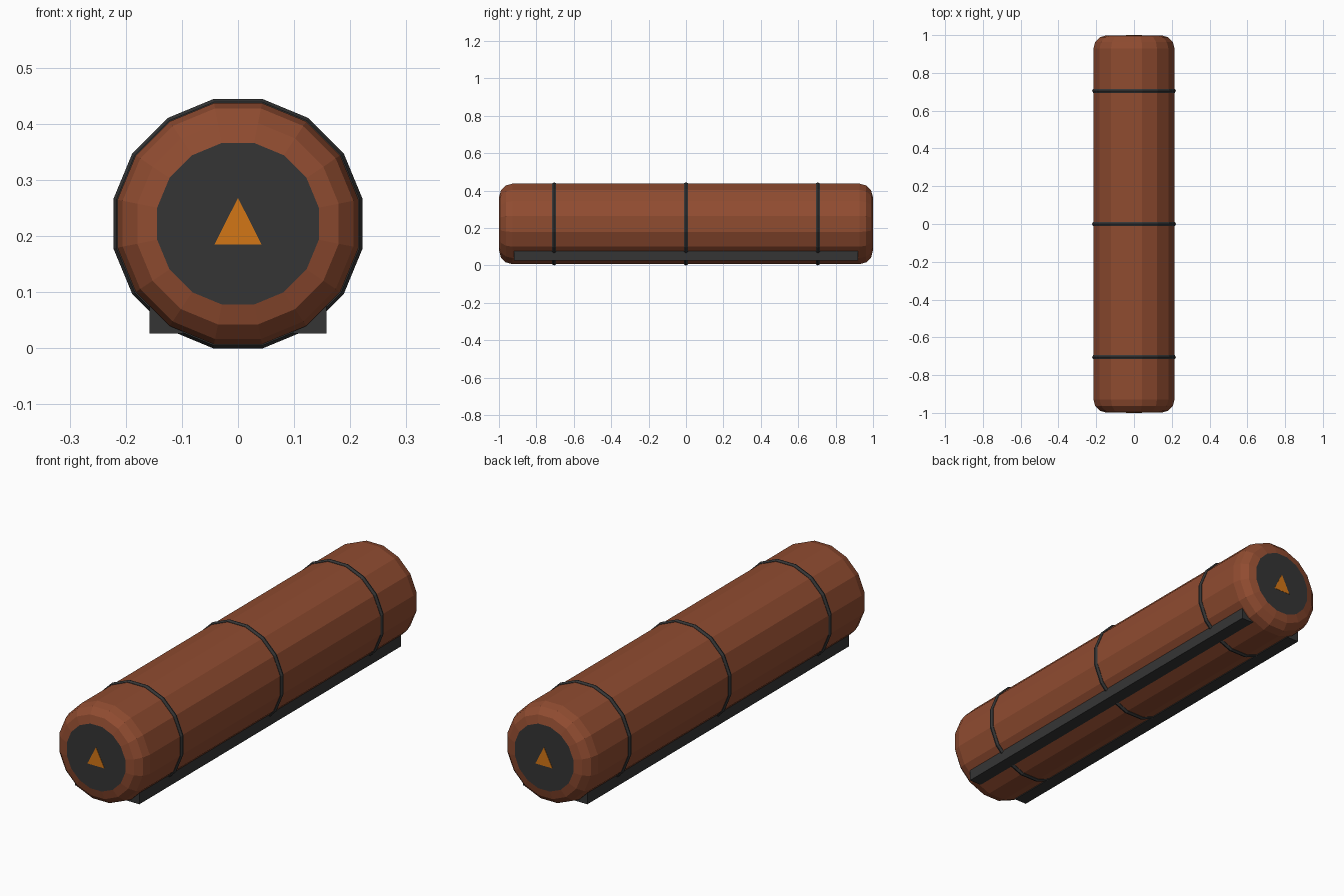
import bpy, bmesh, math
from mathutils import Matrix

if "Cube" in bpy.data.objects:
    bpy.data.objects.remove(bpy.data.objects["Cube"])

SIDES = 16
CZ = 0.222                               # height of the tank axis
FLAT = math.cos(math.pi / SIDES)         # apothem / circumradius


def material(name, rgb):
    m = bpy.data.materials.new(name)
    m.diffuse_color = (*rgb, 1)
    m.use_nodes = True
    m.node_tree.nodes["Principled BSDF"].inputs["Base Color"].default_value = m.diffuse_color
    return m


rust = material("rust_brown", (0.28, 0.072, 0.03))
dark = material("dark_grey", (0.036, 0.036, 0.036))
orange = material("warning_orange", (0.65, 0.18, 0.008))


def finish(bm, name, *mats):
    bmesh.ops.recalc_face_normals(bm, faces=bm.faces)
    me = bpy.data.meshes.new(name)
    bm.to_mesh(me)
    bm.free()
    for m in mats:
        me.materials.append(m)
    ob = bpy.data.objects.new(name, me)
    bpy.context.collection.objects.link(ob)
    return ob


def lathe(bm, profile, closed):
    """Sweep (radius, y) points round the tank axis, flat side up."""
    rings = []
    for r, y in profile:
        ring = []
        for i in range(SIDES):
            a = 2 * math.pi * (i + 0.5) / SIDES
            ring.append(bm.verts.new((r * math.cos(a), y, CZ + r * math.sin(a))))
        rings.append(ring)
    pairs = list(zip(rings, rings[1:]))
    if closed:
        pairs.append((rings[-1], rings[0]))
    for a, b in pairs:
        for i in range(SIDES):
            j = (i + 1) % SIDES
            bm.faces.new((a[i], a[j], b[j], b[i]))
    return rings


# Tank body with rounded rims and dark end faces
END, RIM = 0.999, 0.071
half = []
for k in range(4):
    t = math.radians(30 * k)
    half.append(((0.144 + RIM * math.sin(t)) / FLAT, END - RIM + RIM * math.cos(t)))
profile = half + [(r, -y) for r, y in reversed(half)]
bm = bmesh.new()
rings = lathe(bm, profile, False)
for ring in (rings[0], rings[-1]):
    bm.faces.new(ring).material_index = 1
finish(bm, "tank_body", rust, dark)

# Strap rings
for name, y in (("front", -0.705), ("middle", 0.0), ("back", 0.705)):
    bm = bmesh.new()
    section = [(0.2154 + 0.011 * math.cos(k * math.pi / 3),
                y + 0.0125 * math.sin(k * math.pi / 3)) for k in range(6)]
    lathe(bm, section, True)
    finish(bm, name + "_strap", dark)

# Skid rails and triangular warning plates, one for each side / end
for s, side, end in ((-1, "left", "front"), (1, "right", "back")):
    bm = bmesh.new()
    bmesh.ops.create_cube(bm, size=1, matrix=Matrix.Translation((s * 0.128, 0, 0.053))
                          @ Matrix.Diagonal((0.06, 1.84, 0.054, 1)))
    finish(bm, side + "_skid_rail", dark)

    bm = bmesh.new()
    tri = [(-0.042, 0.185), (0.042, 0.185), (0, 0.268)]
    outer = [bm.verts.new((x, s * 1.0, z)) for x, z in tri]
    inner = [bm.verts.new((x, s * 0.996, z)) for x, z in tri]
    bm.faces.new(outer)
    bm.faces.new(inner[::-1])
    for i in range(3):
        j = (i + 1) % 3
        bm.faces.new((outer[i], inner[i], inner[j], outer[j]))
    finish(bm, end + "_warning_plate", orange)
